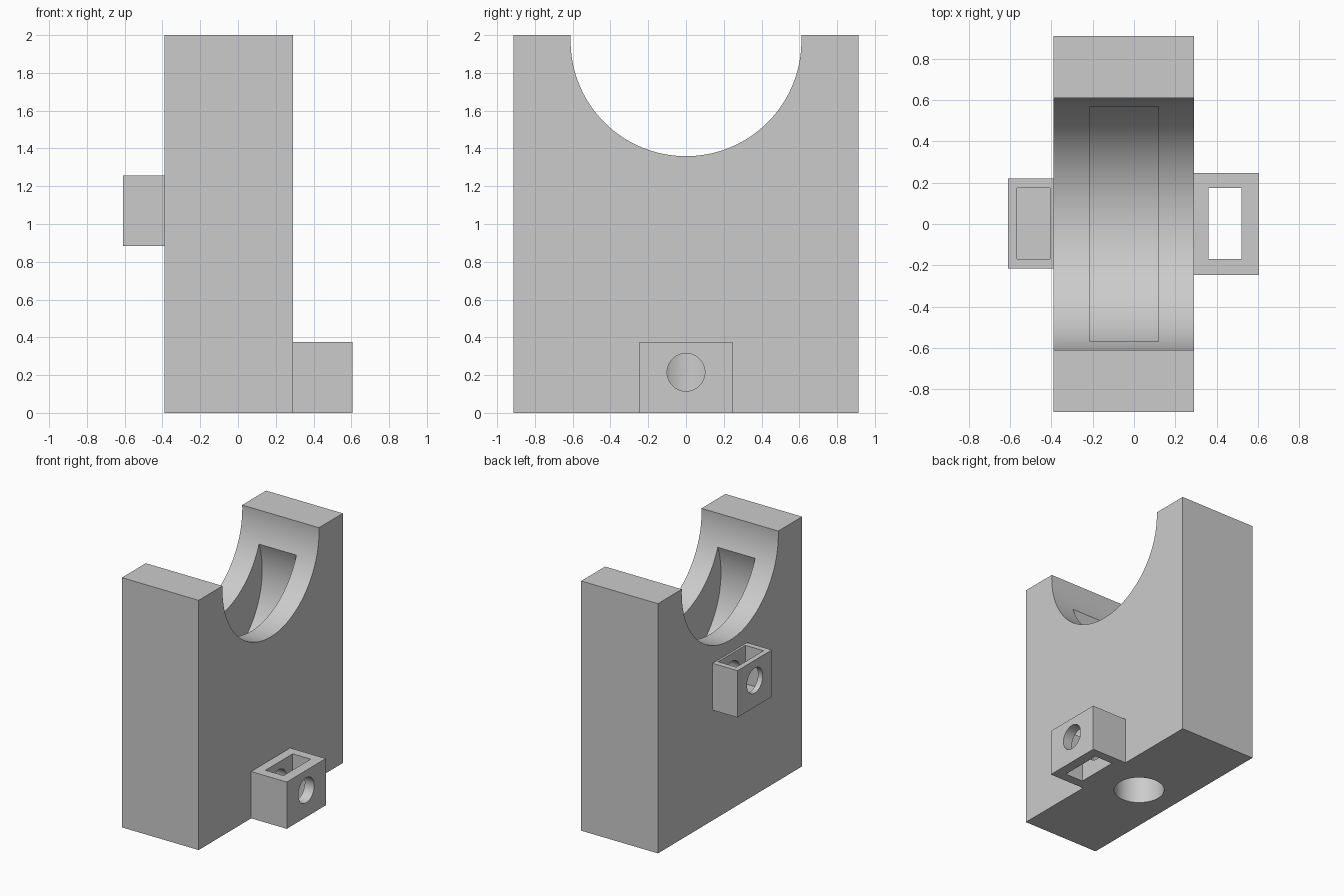
import bpy
from math import pi

if "Cube" in bpy.data.objects:
    bpy.data.objects.remove(bpy.data.objects["Cube"], do_unlink=True)

grey = bpy.data.materials.new("plain grey")
grey.use_nodes = True
grey.diffuse_color = (0.6, 0.6, 0.6, 1)
grey.node_tree.nodes["Principled BSDF"].inputs["Base Color"].default_value = (0.6, 0.6, 0.6, 1)


def box(name, x, y, z):
    """Box from (low, high) ranges on each axis."""
    bpy.ops.mesh.primitive_cube_add(size=1, location=[sum(r) / 2 for r in (x, y, z)])
    ob = bpy.context.object
    ob.name = name
    ob.scale = [r[1] - r[0] for r in (x, y, z)]
    bpy.ops.object.transform_apply(location=False, rotation=False, scale=True)
    ob.data.materials.append(grey)
    return ob


def rod(name, radius, span, axis, a, b, sides=64):
    """Cylinder along x (a, b = y, z) or along z (a, b = x, y)."""
    mid = sum(span) / 2
    along_x = axis == "x"
    bpy.ops.mesh.primitive_cylinder_add(
        vertices=sides, radius=radius, depth=span[1] - span[0],
        location=(mid, a, b) if along_x else (a, b, mid),
        rotation=(0, pi / 2, 0) if along_x else (0, 0, 0))
    ob = bpy.context.object
    ob.name = name
    ob.data.materials.append(grey)
    return ob


def cut(target, cutters):
    bpy.context.view_layer.objects.active = target
    for cutter in cutters:
        cutter.hide_render = True
        mod = target.modifiers.new("cut", "BOOLEAN")
        mod.operation = "DIFFERENCE"
        mod.solver = "EXACT"
        mod.object = cutter
        bpy.ops.object.modifier_apply(modifier=mod.name)


# Solid parts
body = box("body_block", (-0.39, 0.29), (-0.912, 0.912), (0, 2))
low_lug = box("lower_lug", (0.29, 0.605), (-0.247, 0.247), (0, 0.375))
high_lug = box("upper_lug", (-0.61, -0.39), (-0.215, 0.22), (0.883, 1.258))

# Saddle, deeper groove inside it, and the blind bore underneath
saddle = rod("saddle_cutter", 0.611, (-1, 1), "x", 0, 1.97, 160)
groove = rod("groove_cutter", 0.611, (-0.213, 0.118), "x", 0, 1.53, 160)
bore = rod("bore_cutter", 0.187, (-0.2, 0.5), "z", -0.05, 0)

# Cross holes and slots in the lugs
low_hole = rod("lower_hole_cutter", 0.1, (-0.05, 0.8), "x", 0, 0.215)
high_hole = rod("upper_hole_cutter", 0.1, (-0.8, -0.15), "x", 0, 1.095)
low_slot = box("lower_slot_cutter", (0.362, 0.522), (-0.17, 0.175), (-0.2, 0.6))
high_slot = box("upper_slot_cutter", (-0.568, -0.408), (-0.17, 0.175), (0.95, 1.5))

cut(body, [saddle, groove, bore, low_hole, high_hole])
cut(low_lug, [low_slot, low_hole])
cut(high_lug, [high_slot, high_hole])

for cutter in (saddle, groove, bore, low_hole, high_hole, low_slot, high_slot):
    bpy.data.objects.remove(cutter, do_unlink=True)

# Smooth curved walls, crisp edges
bpy.ops.object.select_all(action="DESELECT")
for ob in (body, low_lug, high_lug):
    ob.select_set(True)
bpy.context.view_layer.objects.active = body
bpy.ops.object.shade_smooth_by_angle(angle=pi / 6)
